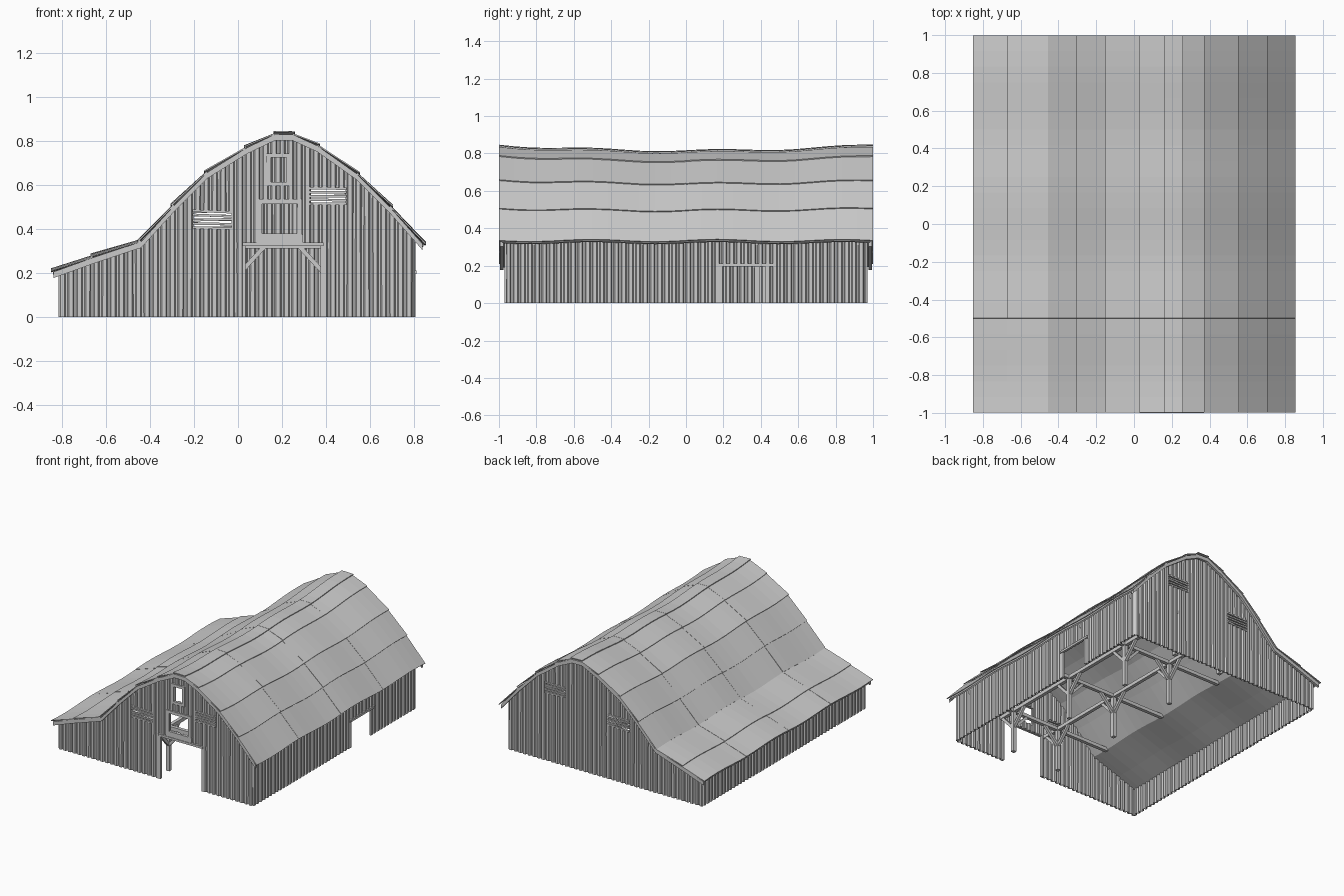
import bpy, bmesh, math, random
from mathutils import Vector

if "Cube" in bpy.data.objects:
    bpy.data.objects.remove(bpy.data.objects["Cube"])

random.seed(4)
ROOF = [(-.84, .205), (-.66, .27), (-.44, .343), (-.29, .508), (-.14, .658), (.04, .77),
        (.17, .832), (.25, .83), (.36, .78), (.54, .652), (.69, .502), (.84, .332)]


def roof_z(x):
    for (x0, z0), (x1, z1) in zip(ROOF, ROOF[1:]):
        if x <= x1:
            return z0 + (z1 - z0) * (x - x0) / (x1 - x0)
    return ROOF[-1][1]


def finish(name, bm, thick=0, offset=0):
    bmesh.ops.remove_doubles(bm, verts=bm.verts, dist=1e-5)
    bmesh.ops.recalc_face_normals(bm, faces=bm.faces)
    me = bpy.data.meshes.new(name)
    bm.to_mesh(me)
    bm.free()
    ob = bpy.data.objects.new(name, me)
    bpy.context.collection.objects.link(ob)
    if thick:
        m = ob.modifiers.new("thickness", 'SOLIDIFY')
        m.thickness, m.offset = thick, offset
    return ob


def add_beam(bm, a, b, w, d):
    """Square timber from a to b, w wide and d deep."""
    a, b = Vector(a), Vector(b)
    ax = (b - a).normalized()
    ref = Vector((0, 0, 1)) if abs(ax.z) < .9 else Vector((0, 1, 0))
    s = ax.cross(ref).normalized() * w / 2
    t = s.normalized().cross(ax) * d / 2
    vs = [bm.verts.new(p + i * s + j * t) for p in (a, b) for i, j in ((-1, -1), (1, -1), (1, 1), (-1, 1))]
    for f in ((0, 1, 2, 3), (4, 5, 6, 7), (0, 1, 5, 4), (1, 2, 6, 5), (2, 3, 7, 6), (3, 0, 4, 7)):
        bm.faces.new([vs[i] for i in f])


def beams(name, items):
    bm = bmesh.new()
    for it in items:
        add_beam(bm, *it)
    return finish(name, bm)


def corrugated_wall(name, u0, u1, top, place, holes):
    """Ribbed sheet along u; holes are (u0, u1, z0, z1)."""
    pitch, amp = .0385, .006
    pts = [(u0, 0)]
    for k in range(int((u1 - u0) / pitch) + 1):
        pts += [(u0 + pitch * (k + f), h) for f, h in ((.1, -amp), (.45, -amp), (.6, amp), (.95, amp))]
    pts = [p for p in pts if p[0] < u1] + [(u1, 0)]

    def depth(u):
        for (a, da), (b, db) in zip(pts, pts[1:]):
            if u <= b:
                return da + (db - da) * (u - a) / (b - a)
        return 0
    us = sorted({round(p[0], 4) for p in pts} | {h for q in holes for h in q[:2]}
                | {p[0] for p in ROOF if u0 < p[0] < u1 and u1 < .9})
    bm = bmesh.new()
    for a, b in zip(us, us[1:]):
        mid = (a + b) / 2
        z = 0
        spans = []
        for h in sorted((h for h in holes if h[0] < mid < h[1]), key=lambda h: h[2]):
            if h[2] > z:
                spans.append((z, h[2]))
            z = h[3]
        spans.append((z, None))
        for lo, hi in spans:
            q = [(a, lo), (b, lo), (b, hi or top(b)), (a, hi or top(a))]
            bm.faces.new([bm.verts.new(place(u, depth(u), v)) for u, v in q])
    return finish(name, bm, .008)


# Corrugated walls with door, window and vent openings
vents = [(-.2, -.03, .405, .48), (.33, .49, .515, .585)]
front_holes = vents + [(.03, .38, 0, .325), (.11, .27, .38, .515), (.15, .22, .615, .725)]
gable_top = lambda x: roof_z(x) - .015
FY, BY = -.96, .96
corrugated_wall("front_wall", -.81, .8, gable_top, lambda u, d, z: (u, FY + d, z), front_holes)
corrugated_wall("back_wall", -.81, .8, gable_top, lambda u, d, z: (u, BY - d, z), vents)
corrugated_wall("right_wall", FY, BY, lambda y: .36, lambda u, d, z: (.797 - d, u, z), [(.19, .43, 0, .2)])
corrugated_wall("left_wall", FY, BY, lambda y: .205, lambda u, d, z: (-.807 + d, u, z), [])


# Sagging, wavy roof
def roof_point(x, y, z, phase=0):
    sag = .03 * (1 - y * y) * max(0, min(1, (z - .34) / .5))
    return (x, y, z - sag + .006 * math.sin(y * 9.4 + phase))


def roof_sheet(bm, a, b, y0, y1, n, pa=0, pb=0):
    rows = [[bm.verts.new(roof_point(x, y0 + (y1 - y0) * k / n, z, p)) for k in range(n + 1)]
            for (x, z), p in ((a, pa), (b, pb))]
    for k in range(n):
        bm.faces.new((rows[0][k], rows[0][k + 1], rows[1][k + 1], rows[1][k]))


bm = bmesh.new()
for (xa, za), (xb, zb) in zip(ROOF, ROOF[1:]):
    roof_sheet(bm, (xa, za - .008), (xb, zb - .008), -.985, .985, 24)
finish("roof_deck", bm, .01)

# Overlapping roof sheets, lower edges lifted
bm = bmesh.new()
for i in range(len(ROOF) - 1):
    a, b = Vector(ROOF[i]), Vector(ROOF[i + 1])
    n = Vector((a.y - b.y, b.x - a.x)).normalized()
    along = (b - a).normalized() * .008
    for j in range(4):
        lift = .011 + random.uniform(-.002, .002)
        la, lb = (lift, .003) if i < 6 else (.003, lift)
        if i == 6:
            la = lb = .012
        y0 = -1 + j * .5
        roof_sheet(bm, a + n * la - (along if i < 7 else along * 0),
                   b + n * lb + (along if i > 5 else along * 0), y0 + .001, y0 + .499, 6)
finish("roof_sheets", bm, .006)

# Gable edge boards
for name, y in (("front_bargeboard", -.985), ("back_bargeboard", .985)):
    bm = bmesh.new()
    for (xa, za), (xb, zb) in zip(ROOF, ROOF[1:]):
        bm.faces.new([bm.verts.new((x, y, z)) for x, z in
                      ((xa, za), (xb, zb), (xb, zb - .028), (xa, za - .028))])
    finish(name, bm, .018)


# Window and door trim
def frame(x0, x1, z0, z1, w):
    y = FY - .008
    return [((x0 - w, y, z0 - w / 2), (x1 + w, y, z0 - w / 2), .016, w),
            ((x0 - w, y, z1 + w / 2), (x1 + w, y, z1 + w / 2), .016, w),
            ((x0 - w / 2, y, z0), (x0 - w / 2, y, z1), w, .016),
            ((x1 + w / 2, y, z0), (x1 + w / 2, y, z1), w, .016)]


beams("window_frames", frame(.11, .27, .38, .515, .022) + frame(.15, .22, .615, .725, .02))
beams("window_sill_panel", [((.085, FY - .006, .35), (.295, FY - .006, .35), .014, .05)])
beams("front_door_trim", [((.02, FY - .008, .33), (.39, FY - .008, .33), .018, .016),
                          ((.028, FY, 0), (.028, FY, .33), .014, .02),
                          ((.382, FY, 0), (.382, FY, .33), .014, .02)])
beams("side_door_trim", [((.805, .17, .203), (.805, .465, .203), .016, .016),
                         ((.8, .186, 0), (.8, .186, .2), .014, .018),
                         ((.8, .434, 0), (.8, .434, .2), .014, .018)])

# Weathered vent slats
for name, y in (("front_vent_slats", FY - .006), ("back_vent_slats", BY + .006)):
    slats = []
    for x0, x1, z0, z1 in vents:
        for k in range(5):
            z = z0 + (z1 - z0) * k / 4
            t = random.uniform(-.004, .004)
            slats.append(((x0 - .008, y, z - t), (x1 + .004, y, z + t), .012, .011))
    beams(name, slats)

# Inner timber frame: posts, tie beams, long beams and braces
posts, ties, braces = [], [], []
BAYS = (-.82, -.22, .38, .92)
for y in BAYS:
    ties.append(((-.44, y, .325), (.8, y, .325), .026, .026))
    for x, s in ((0, 1), (.4, -1)):
        posts.append(((x, y, 0), (x, y, .32), .028, .028))
        braces.append(((x, y, .19), (x + s * .12, y, .32), .02, .02))
        for d in (-1, 1):
            if abs(y + d * .12) < .95:
                braces.append(((x, y, .19), (x, y + d * .12, .32), .02, .02))
beams("posts", posts)
beams("tie_beams", ties)
beams("braces", braces)
beams("long_beams", [((x, FY, .325), (x, BY, .325), .026, .026) for x in (0, .4)])
